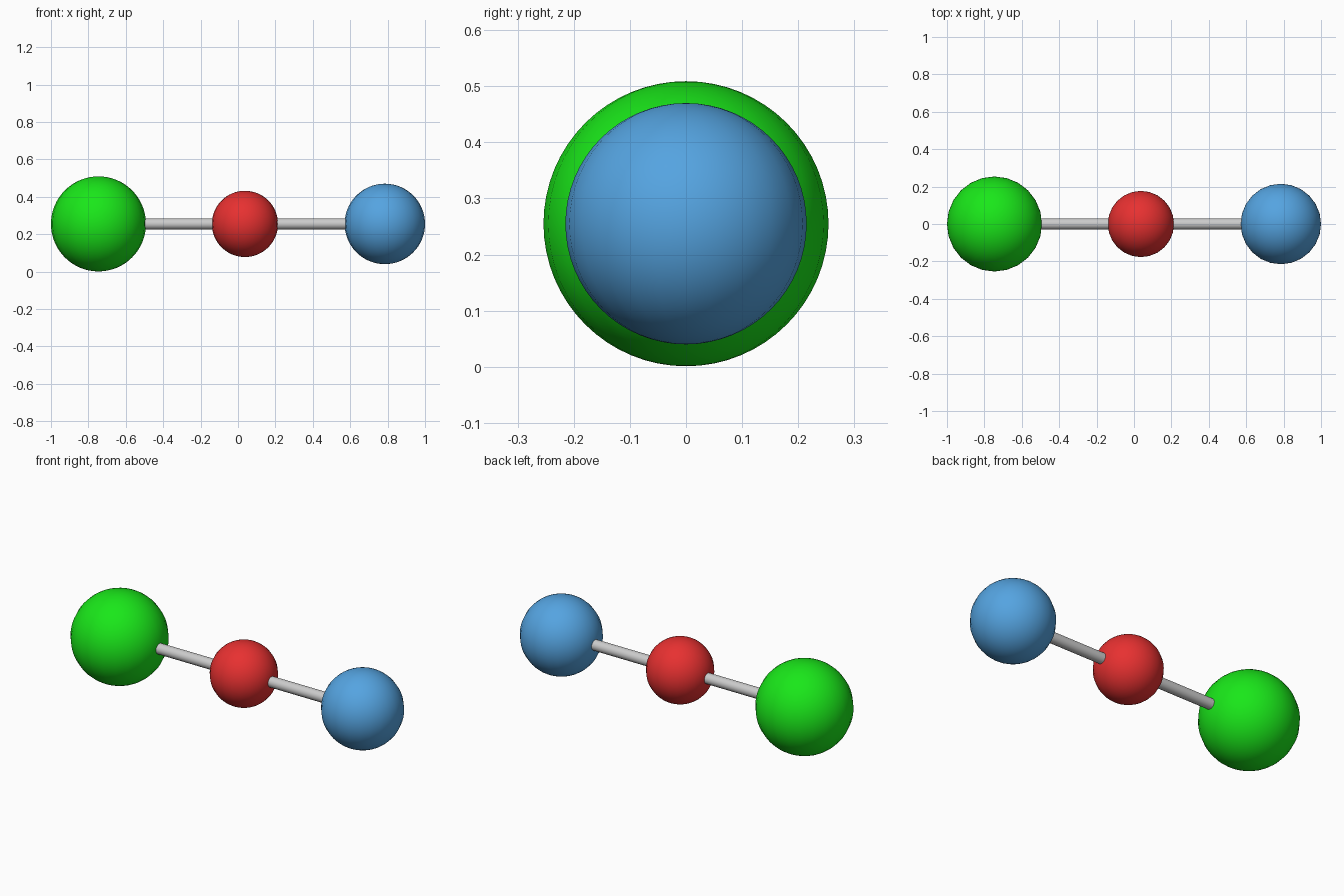
import bpy, math

if "Cube" in bpy.data.objects:
    bpy.data.objects.remove(bpy.data.objects["Cube"])

Z = 0.255  # height of the common axis


def material(name, rgb):
    m = bpy.data.materials.new(name)
    m.diffuse_color = (*rgb, 1)
    m.use_nodes = True
    m.node_tree.nodes["Principled BSDF"].inputs["Base Color"].default_value = m.diffuse_color
    return m


def ball(name, x, r, rgb):
    bpy.ops.mesh.primitive_uv_sphere_add(segments=24, ring_count=32, radius=r, location=(x, 0, Z))
    o = bpy.context.object
    o.name = name
    o.data.materials.append(material(name + "_colour", rgb))
    bpy.ops.object.shade_smooth()


def rod(name, x0, x1):
    bpy.ops.mesh.primitive_cylinder_add(vertices=16, radius=0.03, depth=x1 - x0,
                                        location=((x0 + x1) / 2, 0, Z),
                                        rotation=(0, math.pi / 2, 0))
    o = bpy.context.object
    o.name = name
    bpy.ops.object.shade_smooth_by_angle(angle=math.radians(40))


# Three balls in a row
ball("large_ball", -0.746, 0.254, (0.01, 0.8, 0.01))
ball("centre_ball", 0.037, 0.177, (0.8, 0.03, 0.03))
ball("medium_ball", 0.785, 0.215, (0.09, 0.37, 0.75))

# Connecting rods
rod("left_rod", -0.55, -0.1)
rod("right_rod", 0.17, 0.62)
